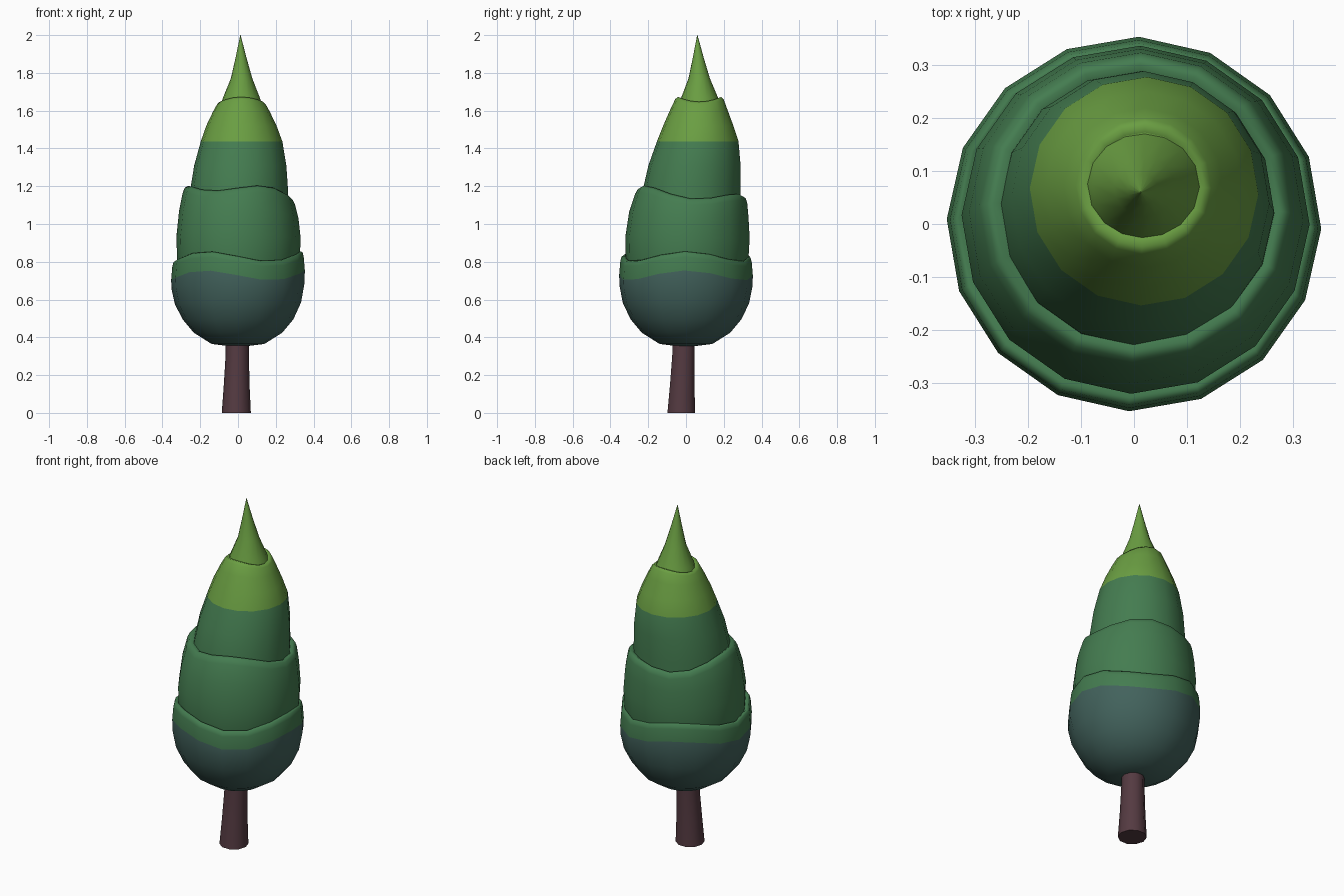
import bpy, bmesh
from math import cos, sin, tau, radians


def colour(name, r, g, b):
    lin = [((c / 255 + 0.055) / 1.055) ** 2.4 for c in (r, g, b)]
    m = bpy.data.materials.new(name)
    m.diffuse_color = (*lin, 1)
    return m


BARK = colour("bark brown", 84, 58, 65)
TEAL = colour("shaded teal", 66, 98, 92)
GREEN = colour("leaf green", 68, 124, 80)
LIME = colour("lime tip", 106, 158, 66)


def loft(name, rings, mats, sides=16, phase=-1.5, wave=None, split=None):
    """Rings are (x, y, z, radius, wave weight); faces from ring `split` up use the second colour."""
    bm = bmesh.new()
    loops = []
    for x, y, z, r, w in rings:
        loop = []
        for i in range(sides):
            a = tau * i / sides + radians(phase)
            dz = w * wave(a) if wave else 0
            loop.append(bm.verts.new((x + r * cos(a), y + r * sin(a), z + dz)))
        loops.append(loop)
    for k in range(len(loops) - 1):
        lo, hi = loops[k], loops[k + 1]
        for i in range(sides):
            j = (i + 1) % sides
            f = bm.faces.new((lo[i], lo[j], hi[j], hi[i]))
            f.smooth = True
            if split is not None and k >= split:
                f.material_index = 1
    bm.faces.new(loops[0][::-1])
    cap = bm.faces.new(loops[-1])
    cap.material_index = 1 if split is not None else 0
    me = bpy.data.meshes.new(name)
    bm.to_mesh(me)
    bm.free()
    for m in mats:
        me.materials.append(m)
    ob = bpy.data.objects.new(name, me)
    bpy.context.collection.objects.link(ob)
    return ob


# Trunk, slightly flared and leaning
loft("trunk", [(-0.009, -0.025, 0, 0.077, 0), (-0.007, -0.02, 0.15, 0.068, 0),
               (-0.004, -0.014, 0.3, 0.062, 0), (-0.003, -0.012, 0.42, 0.061, 0)],
     [BARK], sides=10, phase=0)

# Lowest tier: rounded bowl with a wavy, lipped rim
loft("lower_foliage", [
    (0, 0, 0.355, 0.06, 0), (0, 0, 0.365, 0.14, 0), (0, 0, 0.425, 0.235, 0),
    (0, 0, 0.495, 0.293, 0), (0, 0, 0.58, 0.334, 0.2), (0, 0, 0.67, 0.352, 0.6),
    (0, 0, 0.728, 0.354, 1), (0, 0, 0.80, 0.348, 1), (0, 0, 0.824, 0.342, 1),
    (0, 0.003, 0.829, 0.331, 1), (0, 0.005, 0.81, 0.31, 1)],
    [TEAL, GREEN], wave=lambda a: 0.026 * cos(3 * a), split=6)

# Middle tier
loft("middle_foliage", [
    (0, 0.005, 0.74, 0.312, 0), (0.002, 0.006, 0.82, 0.325, 0), (0.003, 0.008, 0.93, 0.329, 0.2),
    (0.004, 0.015, 1.05, 0.316, 0.6), (0.005, 0.027, 1.135, 0.297, 1),
    (0.005, 0.03, 1.16, 0.286, 1), (0.005, 0.031, 1.168, 0.27, 1), (0.006, 0.032, 1.15, 0.245, 1)],
    [GREEN], wave=lambda a: -0.028 * cos(a - radians(60)) - 0.02 * cos(3 * a))

# Upper tier, lime above its colour line
loft("upper_foliage", [
    (0.004, 0.025, 1.07, 0.262, 0), (0.006, 0.03, 1.18, 0.259, 0), (0.012, 0.045, 1.31, 0.244, 0),
    (0.019, 0.062, 1.437, 0.216, 0), (0.018, 0.065, 1.52, 0.186, 0),
    (0.018, 0.068, 1.60, 0.151, 0.5), (0.018, 0.071, 1.648, 0.128, 1),
    (0.018, 0.072, 1.66, 0.115, 1), (0.018, 0.073, 1.655, 0.1, 1)],
    [GREEN, LIME], wave=lambda a: -0.013 * cos(2 * a), split=3)

# Pointed tip
loft("tip", [
    (0.018, 0.074, 1.62, 0.114, 0), (0.018, 0.072, 1.67, 0.097, 0), (0.019, 0.07, 1.77, 0.057, 0),
    (0.016, 0.065, 1.88, 0.029, 0), (0.013, 0.06, 2.0, 0.001, 0)], [LIME])
